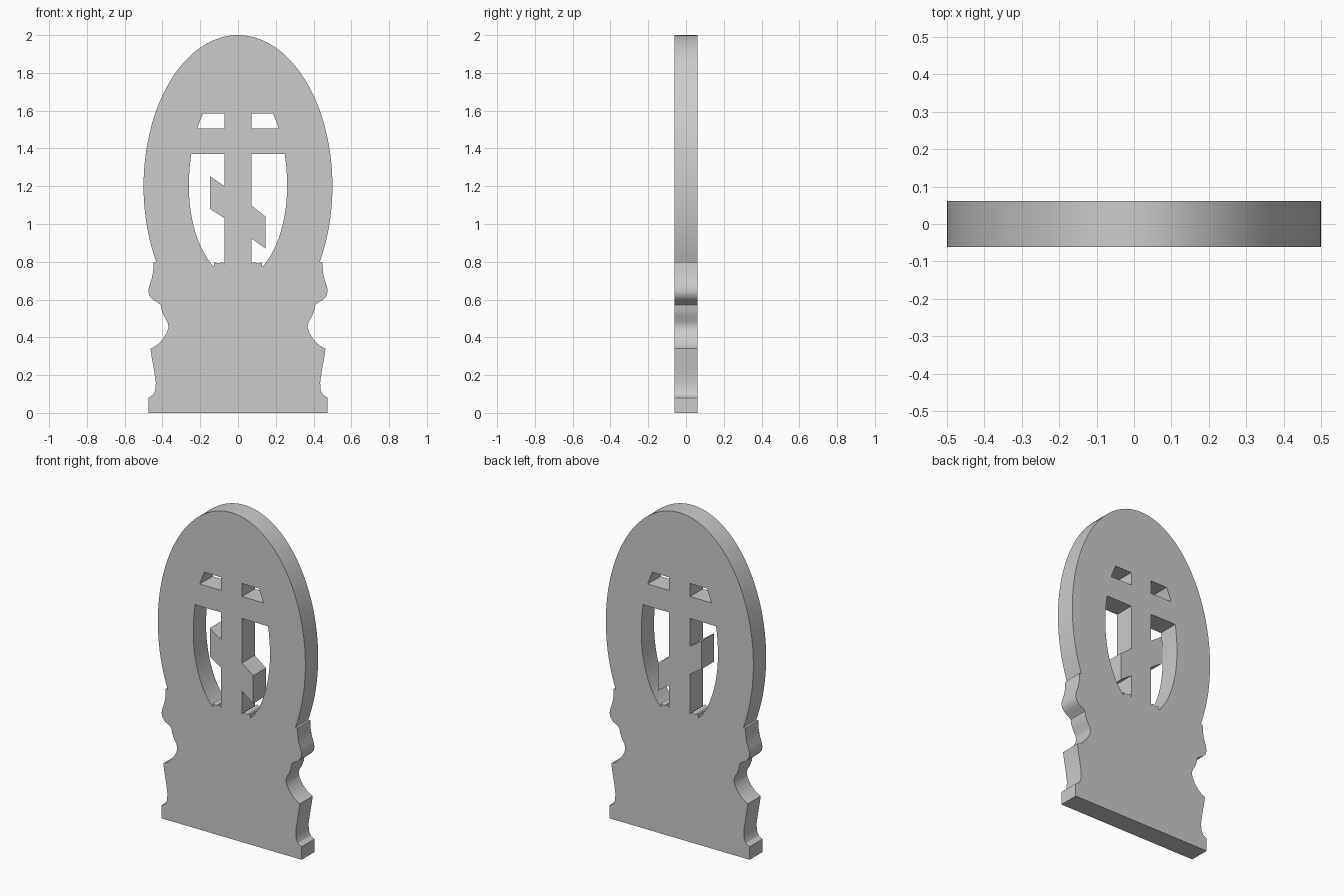
import bpy, bmesh, math
from mathutils import Matrix

if "Cube" in bpy.data.objects:
    bpy.data.objects.remove(bpy.data.objects["Cube"])

HALF_T = 0.062


def arc(a, b_up, b_low, t0, t1, n):
    """Points on an oval centred at z = 1.2, angles in radians."""
    pts = []
    for i in range(n + 1):
        t = t0 + (t1 - t0) * i / n
        s = math.sin(t)
        pts.append((a * math.cos(t), 1.2 + (b_up if s > 0 else b_low) * s))
    return pts


def mirror(pts):
    return [(-x, z) for x, z in reversed(pts)]


# outer outline, right half: oval head, then moulded pedestal side
head = arc(0.5, 0.8, 0.8, math.pi / 2, -math.pi / 6, 48)
side = [(0.447, 0.80), (0.449, 0.75), (0.457, 0.71), (0.469, 0.675),
        (0.475, 0.645), (0.469, 0.62), (0.45, 0.598), (0.425, 0.585),
        (0.408, 0.57), (0.403, 0.54), (0.39, 0.508), (0.373, 0.48),
        (0.368, 0.455), (0.375, 0.43), (0.395, 0.395), (0.418, 0.368),
        (0.44, 0.352), (0.463, 0.34), (0.456, 0.29), (0.445, 0.23),
        (0.435, 0.16), (0.438, 0.12), (0.45, 0.095), (0.475, 0.08),
        (0.475, 0.0)]
right = head + side
outline = right + mirror(right)[:-1]

# openings in the oval window, described for the right side
IN_A, IN_UP, IN_LOW, BAR = 0.26, 0.548, 0.49, 0.071


def window_angle(z):
    return math.asin((z - 1.2) / (IN_UP if z > 1.2 else IN_LOW))


upper = [(BAR, 1.505), (BAR, 1.585)] + arc(
    IN_A, IN_UP, IN_LOW, window_angle(1.585), window_angle(1.505), 4)
lower_rim = arc(IN_A, IN_UP, IN_LOW, window_angle(1.37), window_angle(0.775), 28)
mound = [(0.128, 0.775), (0.126, 0.797), (0.105, 0.79), (0.085, 0.80), (BAR, 0.785)]
foot_right = [(BAR, 0.923), (0.146, 0.87), (0.146, 1.04), (BAR, 1.098)]
foot_left = [(BAR, 1.03), (0.148, 1.08), (0.148, 1.253), (BAR, 1.2)]
opening_right = [(BAR, 1.37)] + lower_rim + mound + foot_right
opening_left = mirror([(BAR, 1.37)] + lower_rim + mound + foot_left)

# filled profile with holes, extruded to a slab
curve = bpy.data.curves.new("headstone", 'CURVE')
curve.dimensions = '2D'
curve.fill_mode = 'BOTH'
curve.extrude = HALF_T
for loop in (outline, upper, mirror(upper), opening_right, opening_left):
    spline = curve.splines.new('POLY')
    spline.points.add(len(loop) - 1)
    for p, (x, z) in zip(spline.points, loop):
        p.co = (x, z, 0, 1)
    spline.use_cyclic_u = True
slab = bpy.data.objects.new("headstone", curve)
bpy.context.collection.objects.link(slab)
bpy.context.view_layer.objects.active = slab
slab.select_set(True)
bpy.ops.object.convert(target='MESH')
slab = bpy.context.object
slab.name = "headstone"

# stand upright and weld the faces to the rims
bm = bmesh.new()
bm.from_mesh(slab.data)
bm.transform(Matrix.Rotation(math.pi / 2, 4, 'X'))
bmesh.ops.remove_doubles(bm, verts=bm.verts, dist=0.0003)
bmesh.ops.recalc_face_normals(bm, faces=bm.faces)
bm.to_mesh(slab.data)
bm.free()

# plain grey stone
stone = bpy.data.materials.new("grey stone")
stone.diffuse_color = (0.6, 0.6, 0.6, 1)
stone.use_nodes = True
stone.node_tree.nodes["Principled BSDF"].inputs["Base Color"].default_value = stone.diffuse_color
slab.data.materials.clear()
slab.data.materials.append(stone)
bpy.ops.object.shade_smooth_by_angle(angle=math.radians(30))
